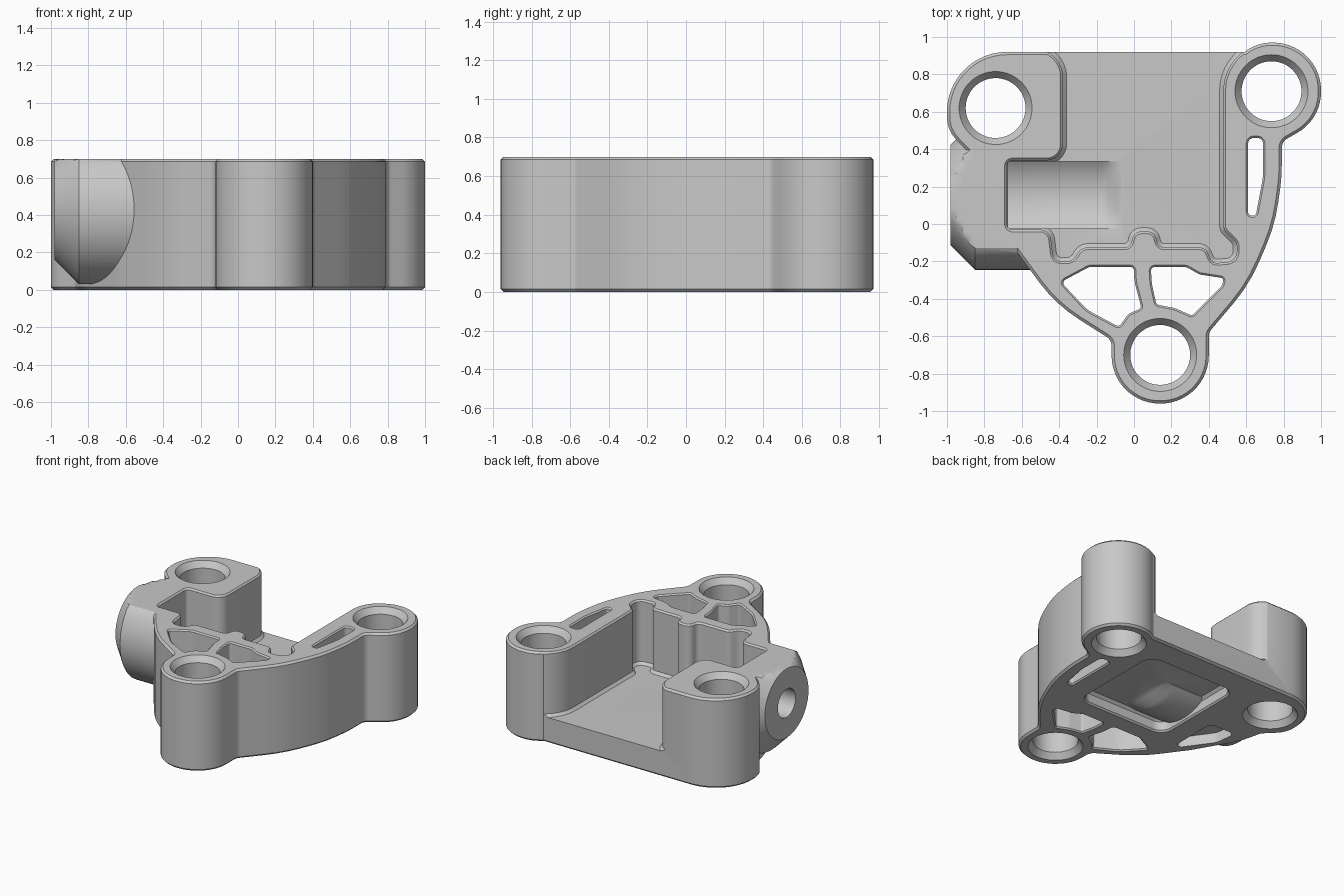
import bpy, bmesh
from math import sin, cos, tan, pi, sqrt, ceil, radians
from mathutils import Vector

cube = bpy.data.objects.get("Cube")
if cube:
    bpy.data.objects.remove(cube, do_unlink=True)

grey = bpy.data.materials.new("cast grey")
grey.use_nodes = True
grey.diffuse_color = (0.58, 0.58, 0.58, 1)
grey.node_tree.nodes["Principled BSDF"].inputs["Base Color"].default_value = (0.58, 0.58, 0.58, 1)


def skin(name, rings):
    """Closed solid through equal-length rings of points, facing outward."""
    bm = bmesh.new()
    vs = [[bm.verts.new(p) for p in ring] for ring in rings]
    n = len(vs[0])
    for a, b in zip(vs, vs[1:]):
        for i in range(n):
            j = (i + 1) % n
            bm.faces.new((a[i], a[j], b[j], b[i]))
    bm.faces.new(vs[0][::-1])
    bm.faces.new(vs[-1])
    bm.normal_update()
    if bm.calc_volume(signed=True) < 0:
        bmesh.ops.reverse_faces(bm, faces=bm.faces)
    mesh = bpy.data.meshes.new(name)
    bm.to_mesh(mesh)
    bm.free()
    mesh.materials.append(grey)
    ob = bpy.data.objects.new(name, mesh)
    bpy.context.collection.objects.link(ob)
    return ob


def rounded(corners):
    """Closed outline from (x, y, corner radius)."""
    out = []
    for i, (x, y, r) in enumerate(corners):
        p = Vector((x, y))
        before = p - Vector(corners[i - 1][:2])
        after = Vector(corners[(i + 1) % len(corners)][:2]) - p
        a, b = before.normalized(), after.normalized()
        ang = a.angle(b)
        if r == 0 or ang < 0.01:
            out.append(p)
            continue
        start = p - a * r * tan(ang / 2)
        side = Vector((-a.y, a.x)) * (1 if a.x * b.y - a.y * b.x > 0 else -1)
        n = max(3, ceil(ang / radians(7)))
        for k in range(n + 1):
            t = ang * k / n
            out.append(start + a * r * sin(t) + side * r * (1 - cos(t)))
    return [p for i, p in enumerate(out) if (p - out[i - 1]).length > 0.001]


def circle(x, y, r, n=64):
    return [Vector((x + r * cos(2 * pi * k / n), y + r * sin(2 * pi * k / n))) for k in range(n)]


def offset(pts, d):
    """Move a counter-clockwise outline outward by d."""
    out = []
    for i, p in enumerate(pts):
        a = (p - pts[i - 1]).normalized()
        b = (pts[(i + 1) % len(pts)] - p).normalized()
        na, nb = Vector((a.y, -a.x)), Vector((b.y, -b.x))
        out.append(p + (na + nb) * d / max(0.3, 1 + na.dot(nb)))
    return out


def loft(name, pts, levels):
    """Upright solid whose outline grows or shrinks at each (z, offset)."""
    return skin(name, [[(p.x, p.y, z) for p in offset(pts, d)] for z, d in levels])


def through(flare, depth):
    return [(-0.02, flare), (0, flare), (depth, 0), (TOP - depth, 0), (TOP, flare), (TOP + 0.02, flare)]


TOP, FLOOR = 0.7, 0.2
AXIS_Y, AXIS_Z = 0.155, 0.43

# Main body: three bosses joined by a curved web
body = loft("bracket_body", rounded([
    (-.12, -.96, .257), (.40, -.96, .257), (.40, -.58, .06),
    (.62, -.32, .9), (.755, 0, .9), (.79, .25, .9), (.79, .44, .06),
    (1, .56, .25), (1, .97, .255), (.658, .97, .23), (.591, .92, 0),
    (-1, .92, .32), (-1, .5, .18), (-.87, .37, .05),
    (-.83, .2, .5), (-.64, -.13, .5), (-.42, -.43, .8), (-.12, -.62, .06)]),
    [(0, -.015), (.015, 0), (TOP - .015, 0), (TOP, -.015)])


# Side nose: chamfered round stub, flat on top
def side_ring(x, r, top=9.0, n=64):
    return [(x, AXIS_Y + r * cos(2 * pi * k / n), min(top, AXIS_Z + r * sin(2 * pi * k / n)))
            for k in range(n)]


nose = skin("side_nose", [side_ring(x, r, TOP) for x, r in
                          ((-.98, .27), (-.95, .30), (-.915, .335), (-.88, .37), (-.85, .4), (-.5, .4))])


# Trough in the floor and the matching bulge beneath it
def trough(name, r, half, base, roof, stations):
    rings = []
    for x, f in stations:
        ys = [half * (k / 12 - 1) for k in range(25)]
        ring = [(x, AXIS_Y + y, base - (base - AXIS_Z + sqrt(r * r - y * y)) * f) for y in ys]
        rings.append(ring + [(x, AXIS_Y + half, roof), (x, AXIS_Y - half, roof)])
    return skin(name, rings)


trough_cut = trough("trough_cutter", .3, .18, FLOOR + .002, .3,
                    [(-.675, 1), (-.17, 1), (-.14, .85), (-.1, .3), (-.07, .05)])
bulge = trough("floor_bulge", .4, .22, .105, .15,
               [(-.42, 1), (-.1, 1), (-.05, .85), (.01, .3), (.05, .05)])

# Open pocket with wavy front wall and side slot
pocket = loft("pocket_cutter", rounded([
    (-.6, 1.1, 0), (-.6, .935, 0), (-.38, .935, .15), (-.38, .34, .09),
    (-.68, .34, .03), (-.68, -.03, .03), (-.45, -.03, .06), (-.43, -.2, .05),
    (-.33, -.2, .06), (-.28, -.125, .06), (-.02, -.125, .04), (0, -.04, .05),
    (.11, -.04, .05), (.13, -.125, .04), (.38, -.125, .05), (.42, -.21, .04),
    (.55, -.2, .06), (.55, -.1, .06), (.478, -.03, .05),
    (.478, .861, .255), (.609, .937, 0), (.62, 1.1, 0)]),
    [(FLOOR, -.02), (FLOOR + .02, 0), (TOP - .012, 0), (TOP, .012), (TOP + .02, .012)])

# Recesses in the underside
recess = loft("under_recess_cutter", rounded([
    (-.33, -.08, .09), (.43, -.08, .09), (.43, .7, .09), (-.33, .7, .09)]),
    [(-.02, .012), (0, .012), (.012, 0), (.08, 0), (.1, -.02)])
small_recess = loft("small_recess_cutter", rounded([
    (-.5, -.2, .03), (-.5, .25, .04), (-.72, .25, .04), (-.7, .08, .1)]),
    [(-.02, 0), (.08, 0)])

# Lightening windows and bolt holes, all through
windows = [
    [(-.39, -.31, .02), (-.25, -.46, .2), (-.08, -.55, .02), (-.03, -.48, .05),
     (.04, -.45, .02), (0, -.3, .3), (0, -.23, .02), (-.24, -.23, .04)],
    [(.12, -.43, .02), (.22, -.45, .1), (.31, -.49, .02), (.47, -.33, .02), (.48, -.29, .015),
     (.35, -.27, .05), (.28, -.23, .04), (.09, -.23, .02), (.095, -.32, .3)],
    [(.61, .46, .03), (.61, .05, .02), (.65, .04, .02), (.69, .25, .3), (.69, .46, .03)]]
cuts = [loft("window_cutter", rounded(w), through(.01, .01)) for w in windows]
for x, y in ((-.74, .62), (.735, .71), (.14, -.70)):
    cuts.append(loft("bolt_hole_cutter", circle(x, y, .16), through(.035, .045)))
cuts.append(skin("nose_hole_cutter", [side_ring(-1.1, .11), side_ring(-.6, .11)]))

# Combine everything into one casting
steps = [(nose, "UNION"), (recess, "DIFFERENCE"), (small_recess, "DIFFERENCE"), (bulge, "UNION"),
         (pocket, "DIFFERENCE"), (trough_cut, "DIFFERENCE")] + [(c, "DIFFERENCE") for c in cuts]
for tool, op in steps:
    mod = body.modifiers.new(tool.name, "BOOLEAN")
    mod.operation, mod.solver, mod.object = op, "EXACT", tool
    tool.hide_render = True
bpy.context.view_layer.update()
graph = bpy.context.evaluated_depsgraph_get()
result = bpy.data.meshes.new_from_object(body.evaluated_get(graph))
body.modifiers.clear()
body.data = result
for tool, op in steps:
    bpy.data.objects.remove(tool, do_unlink=True)
result.materials.clear()
result.materials.append(grey)

bpy.ops.object.select_all(action="DESELECT")
body.select_set(True)
bpy.context.view_layer.objects.active = body
bpy.ops.object.shade_smooth_by_angle(angle=radians(30))
